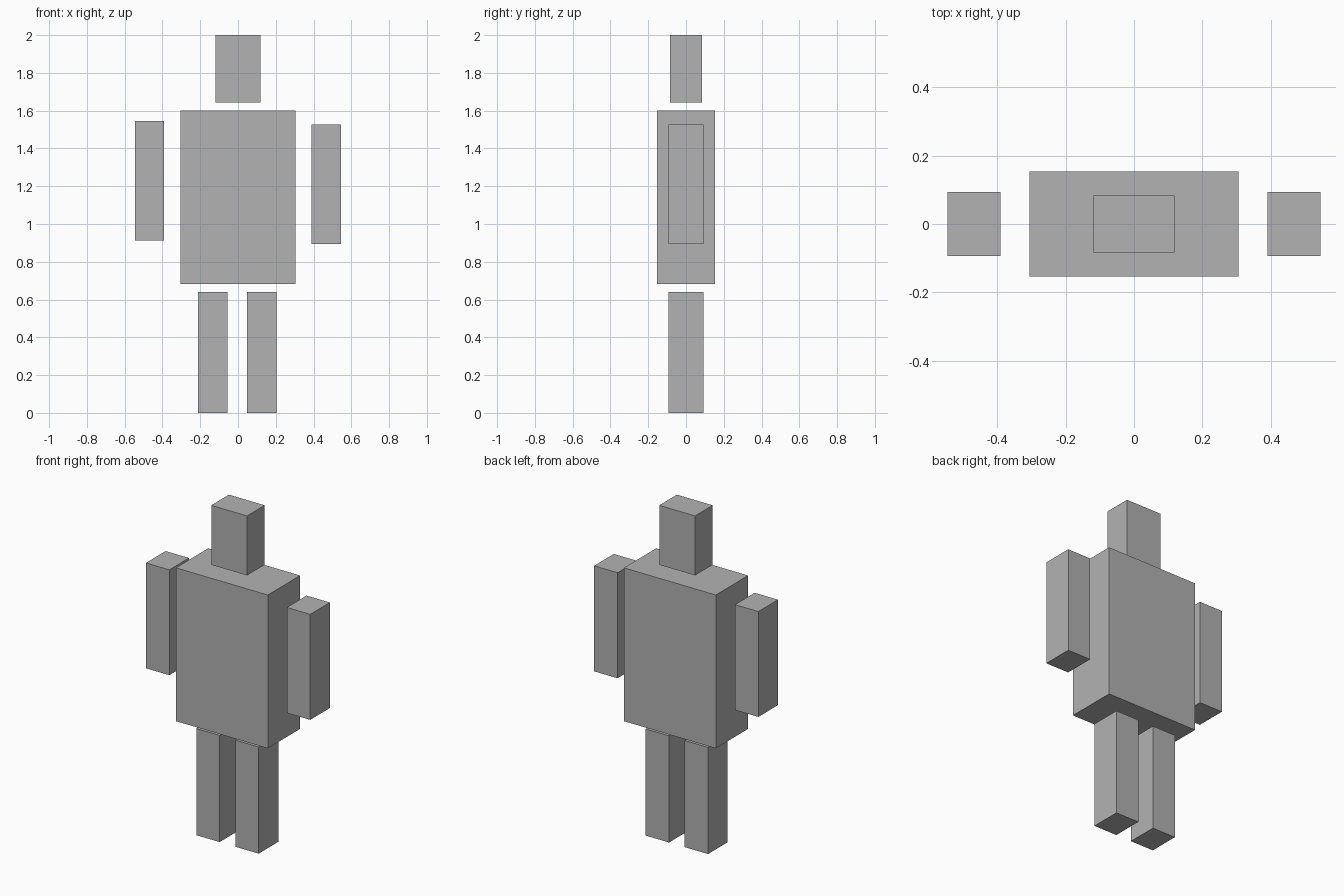
import bpy

cube = bpy.data.objects.get("Cube")
if cube:
    bpy.data.objects.remove(cube, do_unlink=True)

# Single flat grey for the whole figure
grey = bpy.data.materials.new("plain_grey")
grey.use_nodes = True
colour = (0.448, 0.448, 0.448, 1)
grey.diffuse_color = colour
grey.node_tree.nodes["Principled BSDF"].inputs["Base Color"].default_value = colour


def block(name, x, width, depth, bottom, top):
    """Add a sharp-edged box centred on y = 0, spanning bottom to top."""
    bpy.ops.mesh.primitive_cube_add(size=1, location=(x, 0, (bottom + top) / 2))
    obj = bpy.context.object
    obj.name = obj.data.name = name
    obj.scale = (width, depth, top - bottom)
    bpy.ops.object.transform_apply(location=False, rotation=False, scale=True)
    obj.data.materials.append(grey)
    return obj


# Head and torso
block("head", 0, 0.238, 0.167, 1.643, 2.0)
block("torso", 0, 0.61, 0.306, 0.682, 1.602)

# Arms float beside the torso, the left one slightly lower
block("right_arm", -0.468, 0.155, 0.186, 0.912, 1.544)
block("left_arm", 0.467, 0.155, 0.186, 0.894, 1.527)

# Legs
block("right_leg", -0.134, 0.155, 0.186, 0, 0.64)
block("left_leg", 0.125, 0.155, 0.186, 0, 0.64)
